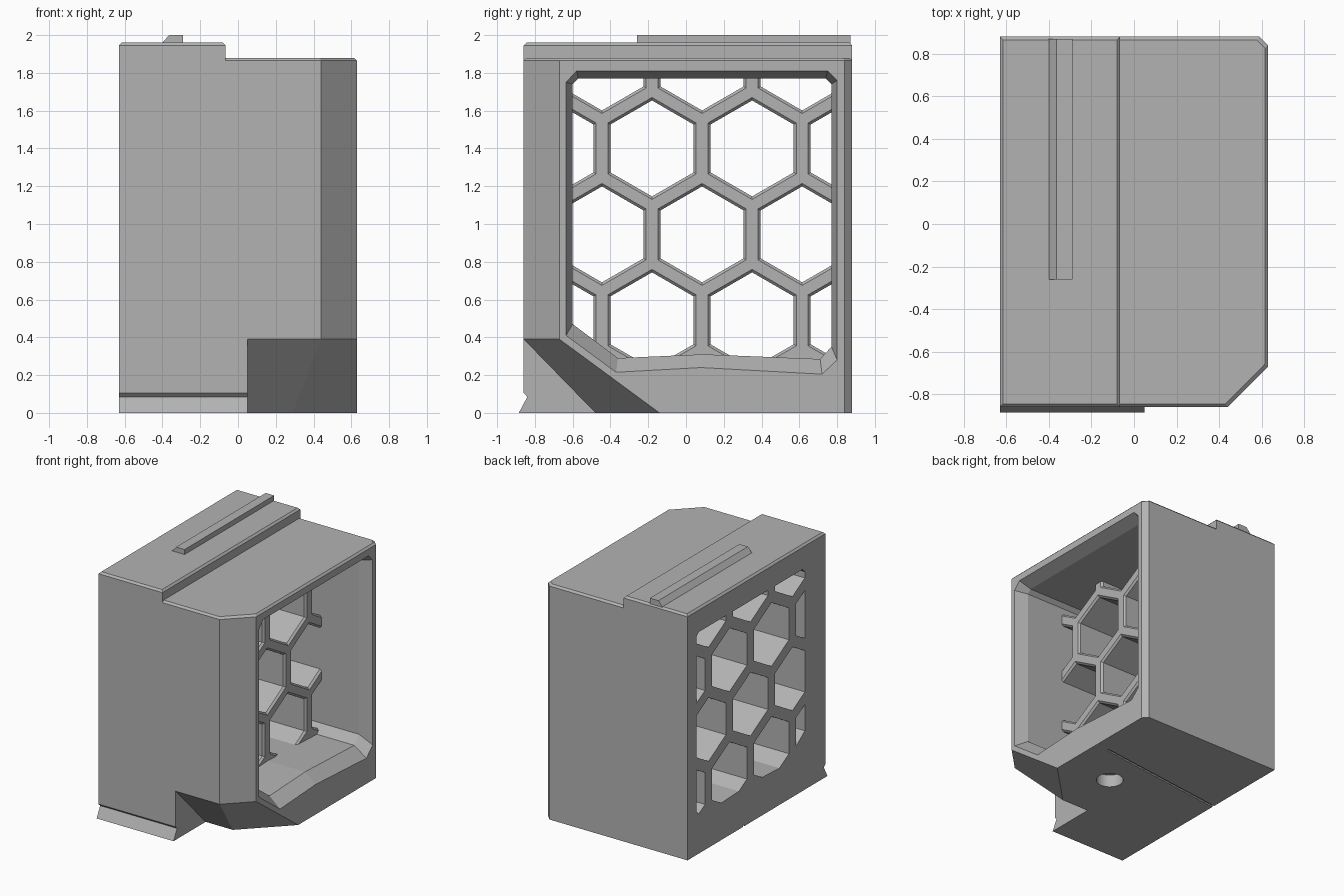
import bpy, bmesh, math
from mathutils import Vector

if "Cube" in bpy.data.objects:
    bpy.data.objects.remove(bpy.data.objects["Cube"])

grey = bpy.data.materials.new("plain_grey")
grey.use_nodes = True
grey.diffuse_color = (0.45, 0.45, 0.45, 1)
grey.node_tree.nodes["Principled BSDF"].inputs["Base Color"].default_value = (0.45, 0.45, 0.45, 1)


def add_loft(bm, rings):
    """Closed solid through matching rings of points."""
    loops = [[bm.verts.new(p) for p in ring] for ring in rings]
    n = len(loops[0])
    for a, b in zip(loops, loops[1:]):
        for i in range(n):
            j = (i + 1) % n
            bm.faces.new((a[i], a[j], b[j], b[i]))
    bm.faces.new(loops[0])
    bm.faces.new(loops[-1])


def finish(name, bm):
    bmesh.ops.recalc_face_normals(bm, faces=bm.faces)
    mesh = bpy.data.meshes.new(name)
    bm.to_mesh(mesh)
    bm.free()
    mesh.materials.append(grey)
    ob = bpy.data.objects.new(name, mesh)
    bpy.context.scene.collection.objects.link(ob)
    return ob


def loft(name, rings):
    bm = bmesh.new()
    add_loft(bm, rings)
    return finish(name, bm)


def at_x(profile, x):
    return [(x, y, z) for y, z in profile]


def prism_x(name, profile, x0, x1):
    return loft(name, [at_x(profile, x0), at_x(profile, x1)])


def block(name, outline, levels):
    """Vertical solid from a plan outline, inset at each (z, inset) level."""
    xs, ys = zip(*outline)
    cx, cy = (min(xs) + max(xs)) / 2, (min(ys) + max(ys)) / 2
    hx, hy = max(xs) - cx, max(ys) - cy
    return loft(name, [[(cx + (x - cx) * (1 - d / hx), cy + (y - cy) * (1 - d / hy), z)
                        for x, y in outline] for z, d in levels])


def boolean(ob, tool, operation):
    """Apply the tool to the object, then remove the tool."""
    tool.hide_render = True
    mod = ob.modifiers.new("bool", "BOOLEAN")
    mod.operation, mod.solver, mod.object = operation, "EXACT", tool
    bpy.context.view_layer.update()
    graph = bpy.context.evaluated_depsgraph_get()
    mesh = bpy.data.meshes.new_from_object(ob.evaluated_get(graph))
    ob.modifiers.clear()
    ob.data = mesh
    bpy.data.objects.remove(tool)


# Main housing with chamfered corners
plan = [(-.63, -.86), (.44, -.86), (.63, -.67), (.63, .84), (.59, .88), (-.63, .88)]
housing = block("housing", plan, [(0, 0), (1.865, 0), (1.88, .015)])

# Raised half of the roof
step = [(-.63, -.86), (-.065, -.86), (-.065, .88), (-.63, .88)]
boolean(housing, block("roof_step", step, [(1.5, 0), (1.945, 0), (1.96, .015)]), "UNION")

# Rail on the roof
rail = [(-.405, 1.95), (-.40, 1.96), (-.365, 2), (-.29, 2), (-.29, 1.95)]
boolean(housing, loft("roof_rail", [[(x, y, z) for x, z in rail] for y in (-.26, .87)]), "UNION")

# Sloped undercut below the front, and its diagonal corner
boolean(housing, prism_x("front_undercut", [(-.86, .39), (-1.1, .39), (-1.1, -.05), (-.431, -.05)],
                         .05, 1), "DIFFERENCE")
corner_low = [(.05, -.652), (.9, .198), (.9, -1.1), (.05, -1.1)]
corner_high = [(.2, -1.1), (.9, -.4), (.9, -1.1), (.2, -1.1)]
bm = bmesh.new()
for pts, z in ((corner_low, -.05), (corner_high[:3], .39)):
    for x, y in pts:
        bm.verts.new((x, y, z))
bmesh.ops.convex_hull(bm, input=bm.verts)
boolean(housing, finish("corner_undercut", bm), "DIFFERENCE")

# Clip foot along the lower front edge
boolean(housing, prism_x("foot_recess", [(-1, -.1), (-.84, -.1), (-.84, .105), (-1, .105)],
                         -.8, .051), "DIFFERENCE")
boolean(housing, prism_x("clip_foot", [(-.8, .105), (-.86, .105), (-.84, .085), (-.885, 0), (-.8, 0)],
                         -.63, .05), "UNION")

# Honeycomb tubes, trimmed to the opening
opening = [(-.60, .47), (-.36, .29), (.09, .31), (.71, .285), (.77, .35),
           (.77, 1.74), (.74, 1.77), (-.57, 1.77), (-.60, 1.74)]
mouth = [(-.635, .41), (-.37, .215), (.08, .24), (.72, .205), (.80, .28),
         (.80, 1.76), (.75, 1.81), (-.58, 1.81), (-.635, 1.75)]


def hexagon(y, z, r):
    return [(y + r * math.sin(i * math.pi / 3), z + r * math.cos(i * math.pi / 3)) for i in range(6)]


bm = bmesh.new()
for row in range(4):
    for col in range(-2, 3):
        y = -.18 + .53 * col + (.265 if row % 2 else 0)
        z = .49 + .455 * row
        add_loft(bm, [at_x(hexagon(y, z, r), x)
                      for x, r in ((-.7, .254), (.185, .254), (.2, .27), (.25, .27))])
tubes = finish("honeycomb_tubes", bm)
boolean(tubes, prism_x("tube_trim", opening, -.8, .4), "INTERSECT")
boolean(housing, tubes, "DIFFERENCE")

# Side cavity with a flared mouth
boolean(housing, loft("cavity", [at_x(opening, .2), at_x(opening, .53),
                                 at_x(mouth, .63), at_x(mouth, .75)]), "DIFFERENCE")

# Round socket and shallow groove underneath
circle = [(.215 + .1 * math.cos(i * math.pi / 16), -.026 + .1 * math.sin(i * math.pi / 16))
          for i in range(32)]
boolean(housing, block("socket", circle, [(-.1, 0), (.1, 0)]), "DIFFERENCE")
groove = [(-.7, .15), (.515, .30), (.515, .32), (-.7, .17)]
boolean(housing, block("groove", groove, [(-.1, 0), (.012, 0)]), "DIFFERENCE")

for poly in housing.data.polygons:
    poly.use_smooth = False
